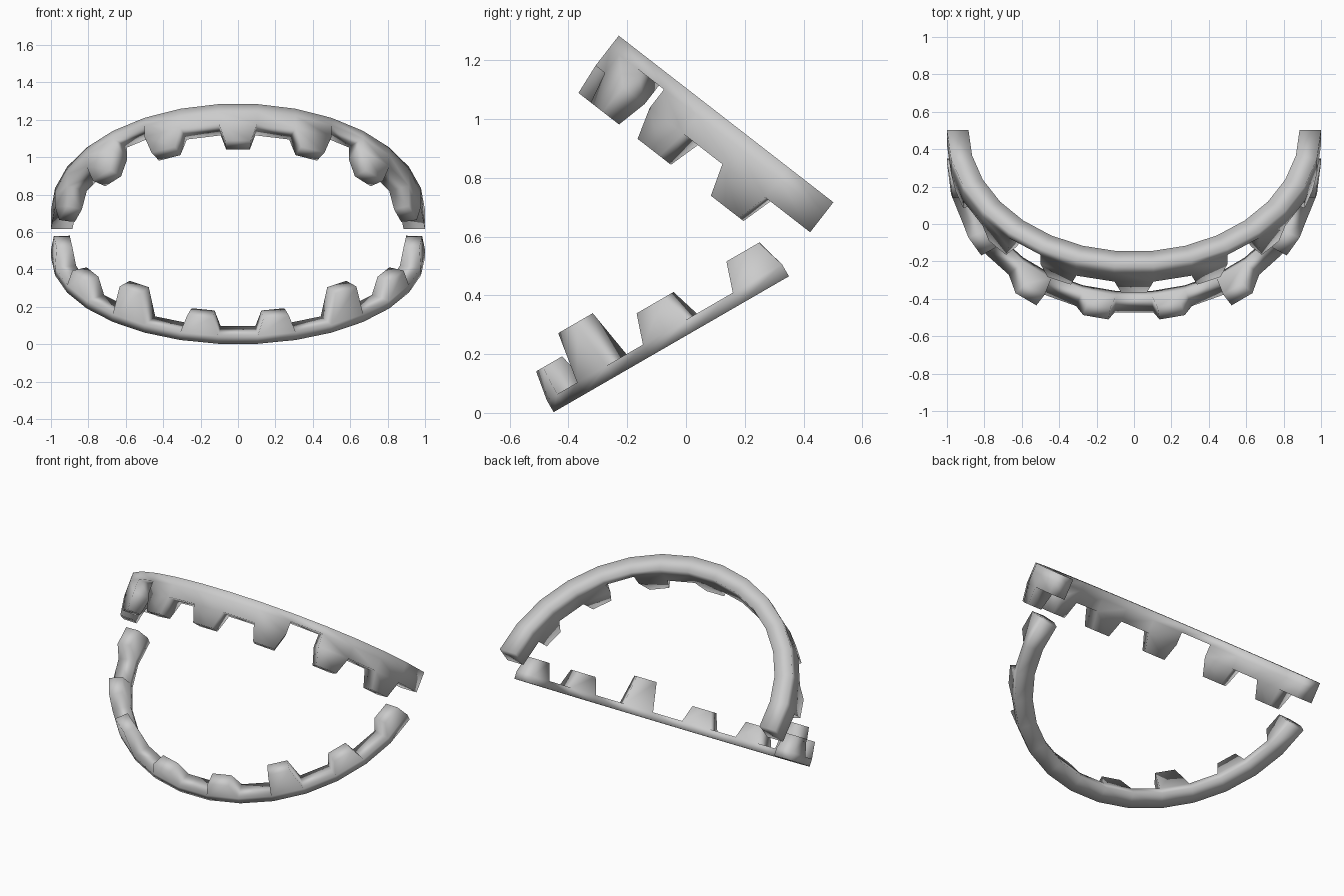
import bpy, bmesh
from math import sin, cos, radians

if "Cube" in bpy.data.objects:
    bpy.data.objects.remove(bpy.data.objects["Cube"])

SEGS, STEP = 15, 12.0          # half-ellipse arch of 15 segments, 12 degrees each
DEPTH, INNER = 0.93, 0.885     # arch depth and inner radius factor


def build_jaw(name, origin, back, down, thickness, tooth_height):
    """back / down are (y, z) directions of the arch plane and of the teeth."""
    bm = bmesh.new()
    cache = {}

    def vert(angle, r, n):
        key = (round(angle, 3), r, round(n, 4))
        if key not in cache:
            a = radians(angle)
            u = DEPTH * (1 - r * cos(a))
            cache[key] = bm.verts.new((r * sin(a),
                                       origin[0] + u * back[0] + n * down[0],
                                       origin[1] + u * back[1] + n * down[1]))
        return cache[key]

    def quad(*pts):
        bm.faces.new([vert(*p) for p in pts])

    levels = sorted({0.0} | {thickness(k) for k in range(-7, 8)})
    for k in range(-7, 8):
        a0, a1 = k * STEP - 6, k * STEP + 6
        h = thickness(k)
        # flat gum face and its walls
        quad((a0, 1, 0), (a1, 1, 0), (a1, INNER, 0), (a0, INNER, 0))
        for lo, hi in zip(levels, levels[1:]):
            if hi > h:
                continue
            for r in (1, INNER):
                quad((a0, r, lo), (a1, r, lo), (a1, r, hi), (a0, r, hi))
            # end caps and steps to a thinner neighbour
            for a, nb in ((a0, k - 1), (a1, k + 1)):
                if abs(nb) > 7 or thickness(nb) < hi:
                    quad((a, 1, lo), (a, 1, hi), (a, INNER, hi), (a, INNER, lo))
        base = [(a0, 1, h), (a1, 1, h), (a1, INNER, h), (a0, INNER, h)]
        t = tooth_height(k)
        if not t:
            quad(*base)
            continue
        # tapered tooth
        m = k * STEP
        tip = [(m - 4, 0.985, t), (m + 4, 0.985, t), (m + 4, 0.9, t), (m - 4, 0.9, t)]
        for i in range(4):
            j = (i + 1) % 4
            quad(base[i], base[j], tip[j], tip[i])
        quad(*tip)

    bmesh.ops.recalc_face_normals(bm, faces=bm.faces)
    for f in bm.faces:
        f.smooth = True
    mesh = bpy.data.meshes.new(name)
    bm.to_mesh(mesh)
    bm.free()
    ob = bpy.data.objects.new(name, mesh)
    bpy.context.collection.objects.link(ob)
    return ob


# upper jaw: teeth on even segments, thinner gum at the fourth gap
build_jaw("upper_jaw", (-0.233, 1.287), (0.79, -0.613), (-0.613, -0.79),
          lambda k: 0.05 if abs(k) == 3 else 0.129,
          lambda k: 0.238 if k % 2 == 0 else 0)

# lower jaw: teeth on odd segments, taller canines
build_jaw("lower_jaw", (-0.455, 0.0), (0.866, 0.5), (-0.5, 0.866),
          lambda k: 0.047,
          lambda k: 0 if k % 2 == 0 else (0.225 if abs(k) == 3 else 0.15))
